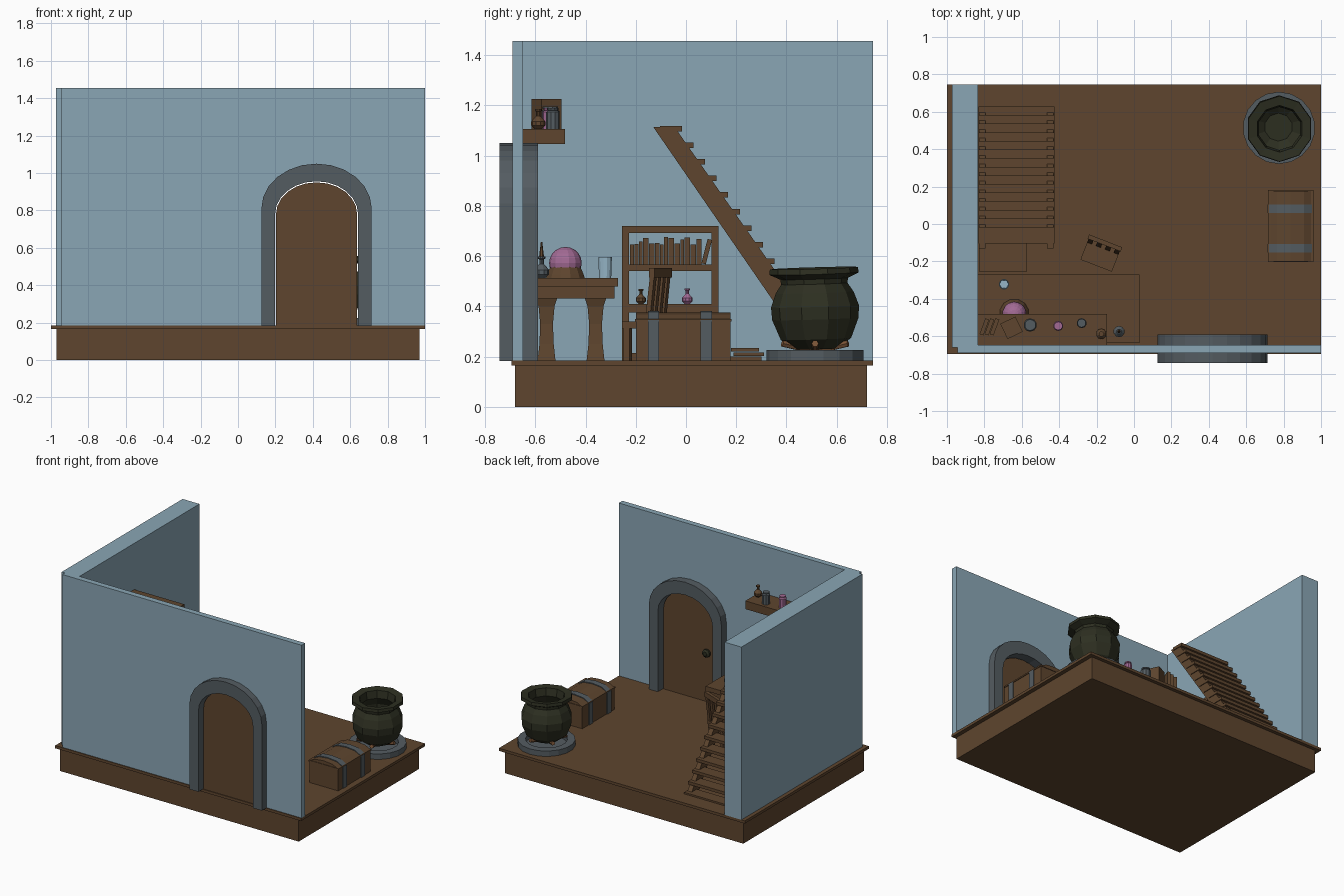
import bpy, bmesh, math, random
from mathutils import Vector, Matrix

if "Cube" in bpy.data.objects:
    bpy.data.objects.remove(bpy.data.objects["Cube"])
random.seed(4)


def material(name, *rgb):
    m = bpy.data.materials.new(name)
    lin = [((c / 255 + 0.055) / 1.055) ** 2.4 for c in rgb]
    m.diffuse_color = (*lin, 1)
    m.use_nodes = True
    m.node_tree.nodes["Principled BSDF"].inputs["Base Color"].default_value = m.diffuse_color
    return m


WOOD = material("brown wood", 94, 69, 46)
WALL = material("blue plaster", 138, 166, 181)
STONE = material("grey stone", 84, 92, 97)
IRON = material("dark iron", 45, 47, 33)
PINK = material("pink glass", 162, 106, 148)
GLASS = material("pale blue glass", 150, 182, 200)
LOG = material("log wood", 125, 86, 56)


def finish(name, bm, mat, loc=(0, 0, 0), rot=(0, 0, 0)):
    bmesh.ops.recalc_face_normals(bm, faces=bm.faces)
    me = bpy.data.meshes.new(name)
    bm.to_mesh(me)
    bm.free()
    me.materials.append(mat)
    ob = bpy.data.objects.new(name, me)
    ob.location, ob.rotation_euler = loc, rot
    bpy.context.collection.objects.link(ob)
    return ob


def prism(name, pts, axis, a, b, mat, **kw):
    """Extrude a profile along x (points y,z) or y (points x,z)."""
    bm = bmesh.new()
    at = (lambda p, t: (t, p[0], p[1])) if axis == 'x' else (lambda p, t: (p[0], t, p[1]))
    lo = [bm.verts.new(at(p, a)) for p in pts]
    hi = [bm.verts.new(at(p, b)) for p in pts]
    bm.faces.new(lo)
    bm.faces.new(hi[::-1])
    for i in range(len(pts)):
        j = (i + 1) % len(pts)
        bm.faces.new((lo[i], lo[j], hi[j], hi[i]))
    return finish(name, bm, mat, **kw)


def box(name, x, y, z, mat, **kw):
    pts = [(x[0], z[0]), (x[1], z[0]), (x[1], z[1]), (x[0], z[1])]
    return prism(name, pts, 'y', y[0], y[1], mat, **kw)


def lathe(name, profile, n, loc, mat, **kw):
    """Revolve (radius, z) points around z, with flat end caps."""
    bm = bmesh.new()
    rings = [[bm.verts.new((r * math.cos(2 * math.pi * (i + .5) / n),
                            r * math.sin(2 * math.pi * (i + .5) / n), z))
              for i in range(n)] for r, z in profile]
    for a, b in zip(rings, rings[1:]):
        for i in range(n):
            j = (i + 1) % n
            bm.faces.new((a[i], a[j], b[j], b[i]))
    bm.faces.new(rings[0])
    bm.faces.new(rings[-1])
    return finish(name, bm, mat, loc=loc, **kw)


def arch(w, spring, top, n=12):
    """Arch outline from right foot over to left foot."""
    cx, z0 = 0.42, 0.183
    curve = [(cx + w * math.cos(math.pi * i / n),
              spring + (top - spring) * math.sin(math.pi * i / n)) for i in range(n + 1)]
    return [(cx + w, z0)] + curve + [(cx - w, z0)]


def flask(name, x, y, z, s, mat):
    lathe(name, [(.5 * s, 0), (s, .5 * s), (s, 1.1 * s), (.3 * s, 1.9 * s),
                 (.3 * s, 2.5 * s), (.5 * s, 2.6 * s), (.5 * s, 2.9 * s)], 10, (x, y, z), mat)


def jar(name, x, y, z, r, h, mat):
    lathe(name, [(r, 0), (r, .8 * h), (.7 * r, .88 * h), (.85 * r, .9 * h), (.85 * r, h)],
          10, (x, y, z), mat)


F = 0.185  # floor level

# Base, floor and walls
box("base", (-.97, .97), (-.68, .72), (0, .165), WOOD)
box("floor", (-1, 1), (-.695, .745), (.165, F), WOOD)
box("left_wall", (-.972, -.835), (-.66, .745), (F, 1.455), WALL)
prism("front_wall", [(1, 1.455), (-.945, 1.455), (-.945, F)] +
      arch(.25, .79, 1.0)[::-1] + [(1, F)], 'y', -.69, -.648, WALL)

# Doorway
prism("door_arch", arch(.295, .81, 1.05) + arch(.222, .78, .956)[::-1], 'y', -.743, -.59, STONE)
prism("door", arch(.217, .78, .95), 'y', -.69, -.65, WOOD)
lathe("door_knob", [(.012, 0), (.012, .02), (.03, .025), (.03, .04), (.015, .05)], 10,
      (.27, -.655, .555), IRON, rot=(-math.pi / 2, 0, 0))

# Staircase
stringer = [(-.13, 1.113), (-.045, 1.113), (.605, F), (.51, F)]
for i, x in enumerate((-.83, -.465)):
    prism(f"stair_stringer_{i}", stringer, 'x', x, x + .035, WOOD)
for k in range(15):
    y, z = -.016 + .046 * k, 1.118 - .066 * k
    box(f"stair_tread_{k}", (-.832, -.425), (y - .088, y), (z - .022, max(z, F + .012)), WOOD)

# Bookcase
for i, y in enumerate((-.255, .102)):
    box(f"bookcase_side_{i}", (-.83, -.572), (y, y + .028), (F, .7), WOOD)
for i, (a, b) in enumerate(((F, .215), (.375, .41), (.54, .567), (.692, .72))):
    w = .255 if i == 3 else .228
    box(f"bookcase_board_{i}", (-.83, -.572), (-w, .13 if i == 3 else .104), (a, b), WOOD)
y = -.222
while y < .06:
    t = random.uniform(.014, .026)
    box(f"book_{y:.3f}", (-.75, -.585), (y, y + t - .002),
        (.567, .567 + random.uniform(.075, .112)), WOOD)
    y += t
box("leaning_book", (-.08, .08), (-.009, .009), (0, .1), WOOD,
    loc=(-.67, .07, .569), rot=(-.25, 0, 0))
flask("bookcase_flask_brown", -.66, -.18, .41, .02, WOOD)
flask("bookcase_flask_pink", -.66, .005, .41, .021, PINK)
for i in range(5):
    box(f"low_book_{i}", (-.75, -.6), (-.2 + .028 * i, -.177 + .028 * i), (.215, .31), WOOD)

# Stack of books under the stairs
for i, (a, b) in enumerate(((.175, .3), (.19, .31), (.18, .29))):
    box(f"stacked_book_{i}", (-.7, -.53), (a, b), (F + .017 * i, F + .017 * i + .015), WOOD)

# Table
box("table_top", (-.833, .03), (-.637, -.27), (.478, .512), WOOD)
box("table_apron", (-.815, .005), (-.62, -.285), (.43, .478), WOOD)
for i, x in enumerate((-.76, -.045)):
    for j, y in enumerate((-.555, -.36)):
        lathe(f"table_leg_{i}{j}", [(.05, F), (.04, .25), (.036, .33), (.045, .4), (.06, .432)],
              4, (x, y, 0), WOOD)

# Things on the table
lathe("crystal_ball_stand", [(.08, 0), (.075, .015), (.055, .06)], 12, (-.64, -.48, .512), WOOD)
lathe("crystal_ball", [(.064 * math.sin(math.pi * i / 10) + .001, -.064 * math.cos(math.pi * i / 10))
                       for i in range(11)], 14, (-.64, -.48, .572), PINK)
lathe("glass_tumbler", [(.025, 0), (.028, .085), (.024, .085), (.022, .008)], 12,
      (-.695, -.322, .512), GLASS)
flask("table_flask", -.08, -.575, .512, .03, STONE)
lathe("table_flask_stopper", [(.01, 0), (.003, .06)], 6, (-.08, -.575, .595), WOOD)

# Wall shelf and its contents
S = 1.105
box("wall_shelf", (-.835, -.145), (-.65, -.482), (1.045, S), WOOD)
for i in range(3):
    box(f"shelf_book_{i}", (-.011, .011), (-.045, .045), (0, .1 + .01 * i), WOOD,
        loc=(-.8 + .027 * i, -.55, S), rot=(0, 0, -.35))
box("shelf_box", (-.045, .045), (-.045, .045), (0, .12), WOOD, loc=(-.655, -.555, S), rot=(0, 0, .45))
jar("shelf_jar_large", -.555, -.54, S, .036, .09, STONE)
jar("shelf_jar_pink", -.405, -.545, S, .027, .085, PINK)
jar("shelf_jar_grey", -.28, -.53, S, .027, .085, STONE)
flask("shelf_flask", -.175, -.588, S, .028, WOOD)

# Chair turned towards the table
turn = dict(loc=(-.18, -.165, 0), rot=(0, 0, -.37))
box("chair_seat", (-.09, .09), (-.062, .058), (.312, .34), WOOD, **turn)
for i, x in enumerate((-.085, .06)):
    for j, y in enumerate((-.056, .028)):
        box(f"chair_leg_{i}{j}", (x, x + .025), (y, y + .025), (F, .315), WOOD, **turn)
for i, x in enumerate((-.09, -.04, .012, .062)):
    prism(f"chair_back_slat_{i}", [(.036, .335), (.056, .335), (.078, .54), (.06, .54)], 'x',
          x, x + .028, WOOD, **turn)
box("chair_back_rail", (-.095, .095), (.056, .08), (.515, .552), WOOD, **turn)

# Chest with iron-grey bands
def chest(e):
    return [(.72 - e, F), (.72 - e, .345), (.765, .368 + e), (.8375, .375 + e),
            (.91, .368 + e), (.955 + e, .345), (.955 + e, F)]


prism("chest", chest(0), 'y', -.2, .177, WOOD)
box("chest_lid_seam", (.716, .96), (-.204, .181), (.34, .35), WOOD)
for i, y in enumerate((-.152, .058)):
    prism(f"chest_band_{i}", chest(.006), 'y', y, y + .045, STONE)

# Fire pit and cauldron
C = (.775, .514, 0)
lathe("fire_ring", [(.14, F), (.193, F), (.193, .225), (.14, .225), (.14, F + .002)], 18, C, STONE)
for i in range(5):
    a = i * 2 * math.pi / 5
    lathe(f"fire_log_{i}", [(.014, -.11), (.014, .05)], 6,
          (C[0] + .03 * math.cos(a), C[1] + .03 * math.sin(a), .228), LOG,
          rot=(0, math.pi / 2 + .22, a + math.pi))
lathe("cauldron", [(.085, -.15), (.14, -.11), (.172, -.03), (.175, .02), (.155, .075), (.132, .11),
                   (.135, .13), (.178, .15), (.175, .172), (.125, .165), (.115, .11), (.15, .05),
                   (.152, -.02), (.125, -.09), (.075, -.128)], 10, (C[0], C[1], .38), IRON,
      rot=(.03, .02, 0))
